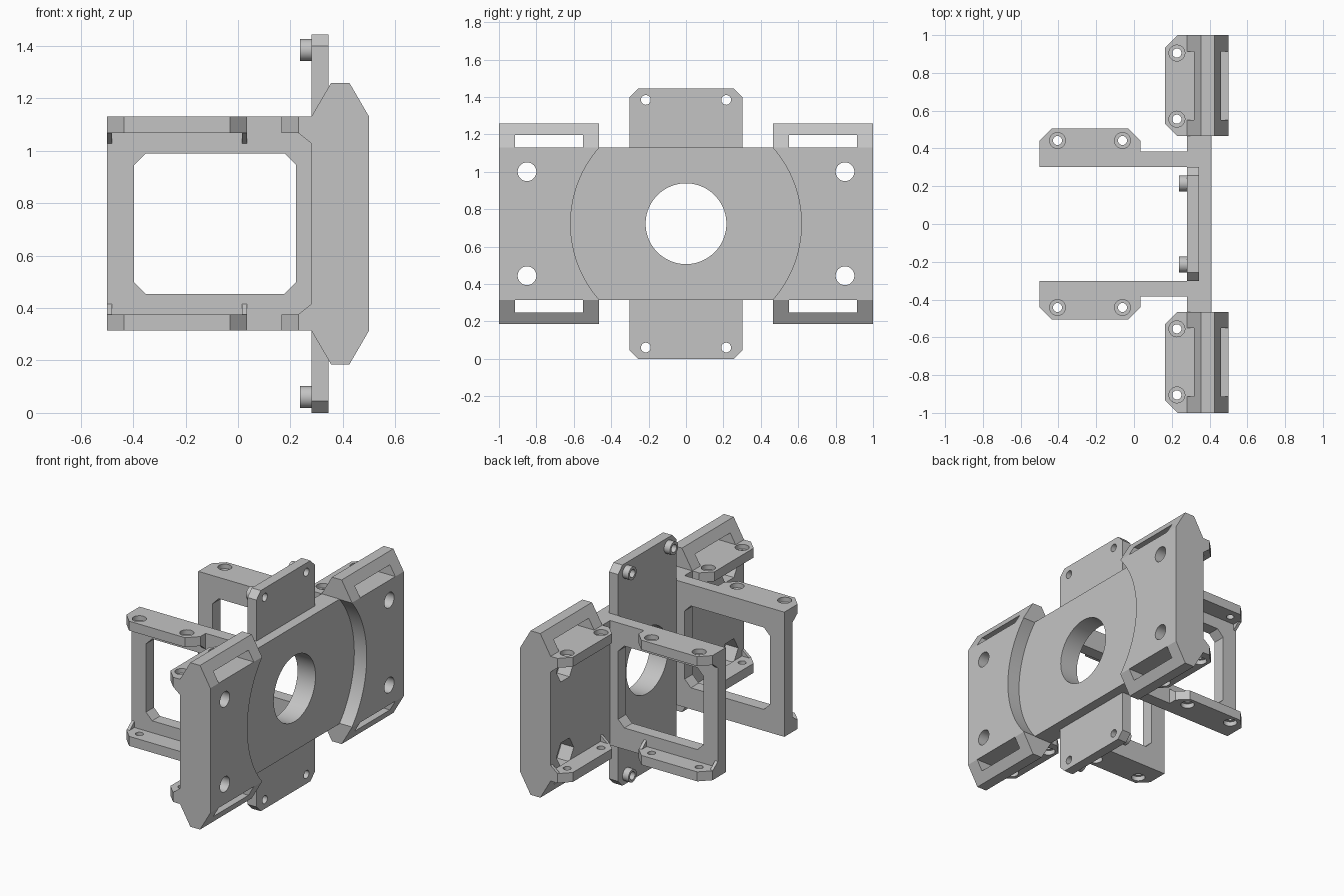
import bpy, bmesh, math

cube = bpy.data.objects.get("Cube")
if cube:
    bpy.data.objects.remove(cube, do_unlink=True)

grey = bpy.data.materials.new("plain_grey")
grey.use_nodes = True
colour = (0.55, 0.55, 0.55, 1)
grey.diffuse_color = colour
grey.node_tree.nodes["Principled BSDF"].inputs["Base Color"].default_value = colour

MID = 0.722     # height of the horizontal symmetry plane
EDGE = 0.408    # half height of the plate
SIDES = (("left", "upper", 1), ("right", "lower", -1))


def circle(u, v, r, n=48):
    return [(u + r * math.cos(2 * math.pi * i / n),
             v + r * math.sin(2 * math.pi * i / n)) for i in range(n)]


def prism(name, axis, outline, lo, hi, sy=1, sz=1):
    """Extrude an outline along an axis; heights are measured from MID."""
    place = {"x": lambda u, v, w: (w, u, v),
             "y": lambda u, v, w: (u, w, v),
             "z": lambda u, v, w: (u, v, w)}[axis]
    bm = bmesh.new()
    rings = []
    for w in (lo, hi):
        ring = []
        for u, v in outline:
            x, y, z = place(u, v, w)
            ring.append(bm.verts.new((x, sy * y, MID + sz * z)))
        rings.append(ring)
        bm.faces.new(ring)
    a, b = rings
    for i in range(len(a)):
        j = (i + 1) % len(a)
        bm.faces.new((a[i], a[j], b[j], b[i]))
    bmesh.ops.recalc_face_normals(bm, faces=bm.faces)
    mesh = bpy.data.meshes.new(name)
    bm.to_mesh(mesh)
    bm.free()
    mesh.materials.append(grey)
    obj = bpy.data.objects.new(name, mesh)
    bpy.context.scene.collection.objects.link(obj)
    return obj


def cut(obj, *args):
    """Subtract a prism from an object."""
    cutter = prism("cutter", *args)
    cutter.hide_render = True
    mod = obj.modifiers.new("cut", "BOOLEAN")
    mod.operation = "DIFFERENCE"
    mod.solver = "EXACT"
    mod.object = cutter
    bpy.context.view_layer.update()
    graph = bpy.context.evaluated_depsgraph_get()
    result = bpy.data.meshes.new_from_object(obj.evaluated_get(graph))
    obj.modifiers.clear()
    obj.data = result
    bpy.data.objects.remove(cutter, do_unlink=True)


def screw_hole(obj, x, y, sy, sz):
    """Counterbored hole through a horizontal flange."""
    cut(obj, "z", circle(x, y, 0.024), 0.3, 0.5, sy, sz)
    cut(obj, "z", circle(x, y, 0.042), 0.378, 0.5, sy, sz)


def box(u0, u1, v0, v1):
    return [(u0, v0), (u1, v0), (u1, v1), (u0, v1)]


def chamfered(u0, u1, v0, v1, c):
    return [(u0 + c, v0), (u1 - c, v0), (u1, v0 + c), (u1, v1 - c),
            (u1 - c, v1), (u0 + c, v1), (u0, v1 - c), (u0, v0 + c)]


# Central plate with its round opening
plate = prism("centre_plate", "x", box(-0.465, 0.465, -EDGE, EDGE), 0.28, 0.41)
cut(plate, "x", circle(0, 0, 0.216, 96), 0.2, 0.5)

# Mounting tabs above and below, with hollow bosses behind
for _, level, sz in SIDES:
    top = 0.722
    outline = [(-0.302, EDGE), (0.302, EDGE), (0.302, top - 0.045),
               (0.257, top), (-0.257, top), (-0.302, top - 0.045)]
    tab = prism(level + "_mounting_tab", "x", outline, 0.28, 0.345, 1, sz)
    for side, _, sy in SIDES:
        boss = prism(f"{side}_{level}_boss", "x", circle(0.215, 0.662, 0.042),
                     0.237, 0.28, sy, sz)
        for part in (tab, boss):
            cut(part, "x", circle(0.215, 0.662, 0.026), 0.2, 0.4, sy, sz)

for side, _, sy in SIDES:
    # Thick wing with bevelled rims and a curved step towards the centre
    half = [(0.28, EDGE), (0.355, 0.537), (0.425, 0.537), (0.5, EDGE)]
    profile = half + [(x, -z) for x, z in reversed(half)]
    wing = prism(side + "_wing", "y", profile, 0.465, 1, sy)
    cut(wing, "x", circle(0, 0, 0.617, 160), 0.41, 0.6, sy)

    # Side arm frame with chamfered window
    arm = prism(side + "_arm_frame", "y", box(-0.5, 0.28, -EDGE, EDGE),
                0.303, 0.385, sy)
    cut(arm, "y", chamfered(-0.397, 0.222, -0.268, 0.268, 0.045), 0.2, 0.5, sy)

    for _, level, sz in SIDES:
        label = f"{side}_{level}"
        # Strap slot, bolt hole and hexagonal nut pocket in the wing
        cut(wing, "x", box(0.55, 0.913, EDGE, 0.475), 0.2, 0.6, sy, sz)
        cut(wing, "x", circle(0.85, 0.278, 0.05), 0.2, 0.6, sy, sz)
        cut(wing, "x", circle(0.85, 0.278, 0.09, 6), 0.2, 0.37, sy, sz)

        # Wing flange with chamfered corners
        outline = [(0.28, 0.465), (0.23, 0.465), (0.165, 0.53),
                   (0.165, 0.935), (0.23, 1), (0.28, 1)]
        flange = prism(label + "_wing_flange", "z", outline, 0.346, EDGE, sy, sz)
        for y in (0.555, 0.905):
            screw_hole(flange, 0.227, y, sy, sz)

        # Arm flange with chamfered corners
        outline = [(-0.5, 0.385), (-0.5, 0.44), (-0.435, 0.505),
                   (-0.03, 0.505), (0.035, 0.44), (0.035, 0.385)]
        flange = prism(label + "_arm_flange", "z", outline, 0.346, EDGE, sy, sz)
        for x in (-0.405, -0.061):
            screw_hole(flange, x, 0.442, sy, sz)

        # Small triangular gussets at both ends of each flange
        for y in (0.465, 0.98):
            prism(label + "_wing_gusset", "y",
                  [(0.28, 0.346), (0.23, 0.346), (0.28, 0.306)],
                  y, y + 0.02, sy, sz)
        for x in (-0.5, 0.015):
            prism(label + "_arm_gusset", "x",
                  [(0.385, 0.346), (0.435, 0.346), (0.385, 0.306)],
                  x, x + 0.02, sy, sz)

# Smooth round walls, keep hard edges
for obj in bpy.context.scene.objects:
    if obj.type == "MESH":
        obj.data.shade_smooth()
        obj.data.set_sharp_from_angle(angle=math.radians(25))
